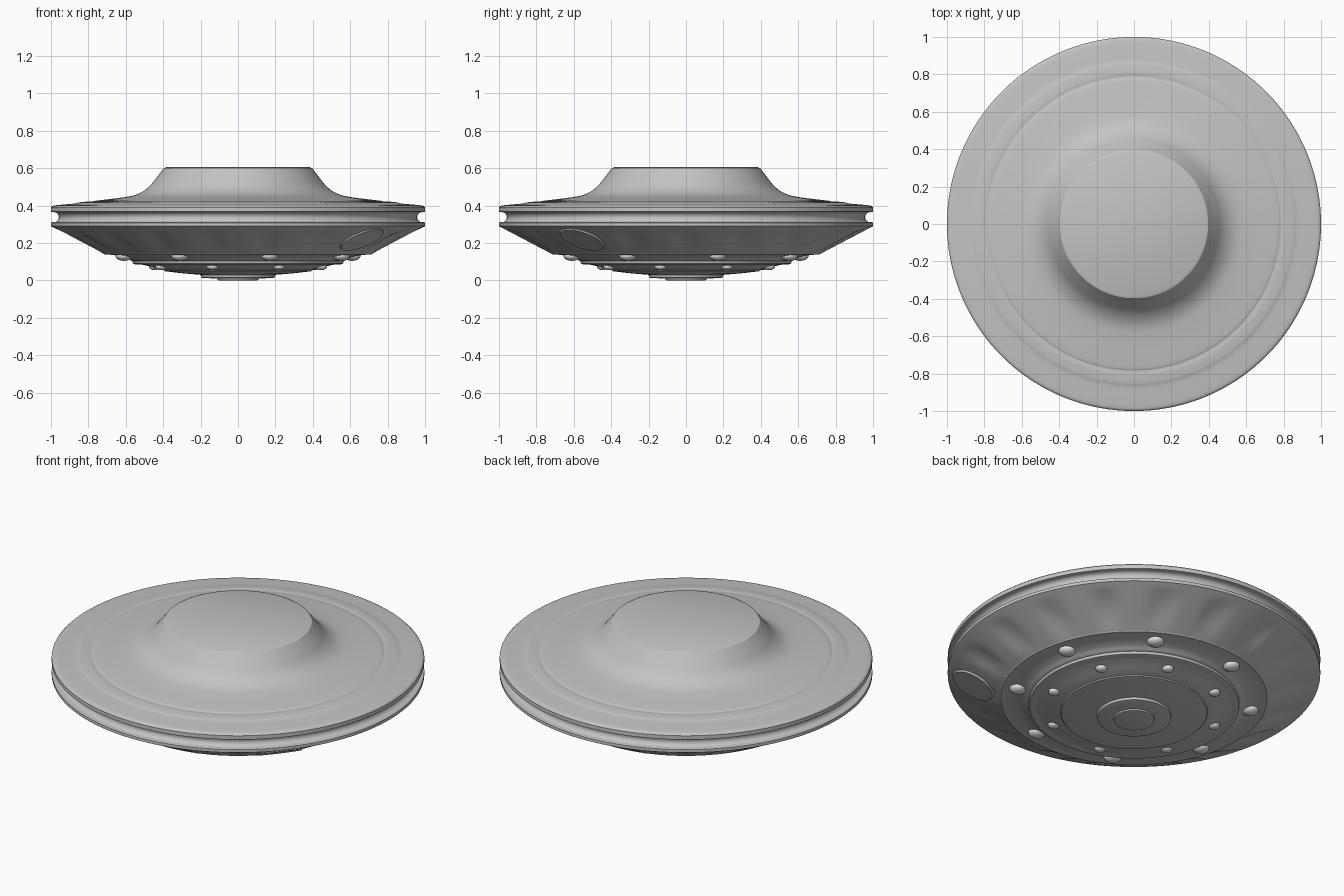
import bpy, bmesh
from math import sin, cos, pi, radians, atan2
from mathutils import Vector, Matrix

cube = bpy.data.objects.get("Cube")
if cube:
    bpy.data.objects.remove(cube)

SEGMENTS = 180


def material(name, value):
    m = bpy.data.materials.new(name)
    m.use_nodes = True
    m.diffuse_color = (value, value, value, 1)
    m.node_tree.nodes["Principled BSDF"].inputs["Base Color"].default_value = (value, value, value, 1)
    return m


hull_grey = material("hull grey", 0.55)
lamp_white = material("lamp white", 0.8)


def finish(bm, name, mat, angle=30):
    bmesh.ops.recalc_face_normals(bm, faces=bm.faces)
    mesh = bpy.data.meshes.new(name)
    bm.to_mesh(mesh)
    bm.free()
    mesh.materials.append(mat)
    ob = bpy.data.objects.new(name, mesh)
    bpy.context.collection.objects.link(ob)
    bpy.ops.object.select_all(action='DESELECT')
    ob.select_set(True)
    bpy.context.view_layer.objects.active = ob
    bpy.ops.object.shade_smooth_by_angle(angle=radians(angle))
    return ob


def smooth(points, steps=5):
    """Catmull-Rom curve through (radius, height) points."""
    p = [Vector(q) for q in points]
    p = [2 * p[0] - p[1]] + p + [2 * p[-1] - p[-2]]
    out = []
    for a, b, c, d in zip(p, p[1:], p[2:], p[3:]):
        for i in range(steps):
            t = i / steps
            out.append(0.5 * (2 * b + (c - a) * t + (2 * a - 5 * b + 4 * c - d) * t * t
                              + (3 * b - a - 3 * c + d) * t ** 3))
    return out + [p[-2]]


def lathe(name, profile, mat, shape=None):
    """Spin a profile about z; a radius of 0 closes it with a fan."""
    bm = bmesh.new()
    rings = []
    for r, z in profile:
        if r < 1e-5:
            rings.append([bm.verts.new((0, 0, z))] * SEGMENTS)
            continue
        ring = []
        for i in range(SEGMENTS):
            a = 2 * pi * i / SEGMENTS
            lift = shape(r, a) if shape else 0
            ring.append(bm.verts.new((r * cos(a), r * sin(a), z + lift)))
        rings.append(ring)
    for low, high in zip(rings, rings[1:]):
        for i in range(SEGMENTS):
            j = (i + 1) % SEGMENTS
            corners = list(dict.fromkeys((low[i], low[j], high[j], high[i])))
            bm.faces.new(corners)
    return finish(bm, name, mat)


# Upper shell: flat crown, flared neck, shallow deck with a faint raised ring
crown = [(0, 0.605), (0.385, 0.605), (0.397, 0.6)]
deck = smooth([(0.397, 0.6), (0.435, 0.55), (0.48, 0.497), (0.54, 0.46), (0.62, 0.443),
               (0.76, 0.426), (0.785, 0.42), (0.81, 0.421), (0.85, 0.417),
               (0.875, 0.411), (0.93, 0.406), (0.985, 0.4), (1.0, 0.39)])
lathe("upper_shell", crown + deck[1:] + [(1.0, 0.367)], hull_grey)

# Rim channel: half-round groove running round the edge
groove = [(0.985 - 0.027 * sin(pi * i / 12), 0.338 + 0.027 * cos(pi * i / 12)) for i in range(13)]
lathe("rim_channel", [(1.0, 0.367), (0.995, 0.365)] + groove
      + [(0.995, 0.311), (1.0, 0.308), (1.0, 0.29)], hull_grey)


# Lower skirt: cone with shallow flutes pressed into it
def flute(r, a):
    t = (r - 0.73) / 0.24
    if not 0 < t < 1:
        return 0
    return 0.014 * sin(pi * t) * max(0, 0.25 + cos(18 * a)) / 1.25


skirt = [(1.0 - 0.28 * i / 16, 0.29 - 0.147 * i / 16) for i in range(17)]
lathe("lower_skirt", skirt, hull_grey, flute)

# Stepped belly under the skirt
belly = [(0.72, 0.143), (0.715, 0.138), (0.69, 0.138)]
belly += smooth([(0.69, 0.138), (0.64, 0.132), (0.6, 0.121), (0.575, 0.107)], 4)[1:]
belly += [(0.565, 0.104), (0.562, 0.09), (0.545, 0.085), (0.53, 0.088)]
belly += smooth([(0.53, 0.088), (0.48, 0.077), (0.43, 0.063), (0.395, 0.055)], 4)[1:]
belly += [(0.39, 0.049), (0.375, 0.047), (0.29, 0.037), (0.2, 0.03),
          (0.198, 0.016), (0.19, 0.013), (0.11, 0.01), (0.108, 0.002), (0.102, 0), (0, 0)]
lathe("belly", belly, hull_grey)


# Two rings of domed lamps
def lamp_ring(name, radius, height, size, phase):
    bm = bmesh.new()
    for k in range(8):
        a = radians(phase + 45 * k)
        place = (Matrix.Rotation(a, 4, 'Z') @ Matrix.Translation((radius, 0, height))
                 @ Matrix.Diagonal((size, size, size * 0.6, 1)))
        bmesh.ops.create_uvsphere(bm, u_segments=20, v_segments=12, radius=1, matrix=place)
    return finish(bm, name, lamp_white, 60)


lamp_ring("outer_lamps", 0.633, 0.132, 0.046, 15.5)
lamp_ring("inner_lamps", 0.465, 0.074, 0.032, 28)

# Round hatch lying on the skirt
slope = atan2(0.147, 0.28)
place = (Matrix.Rotation(radians(-40), 4, 'Z') @ Matrix.Translation((0.865, 0, 0.218))
         @ Matrix.Rotation(-slope, 4, 'Y'))
bm = bmesh.new()
bmesh.ops.create_cone(bm, cap_ends=True, segments=48, radius1=0.12, radius2=0.126,
                      depth=0.009, matrix=place)
finish(bm, "hatch", hull_grey)
